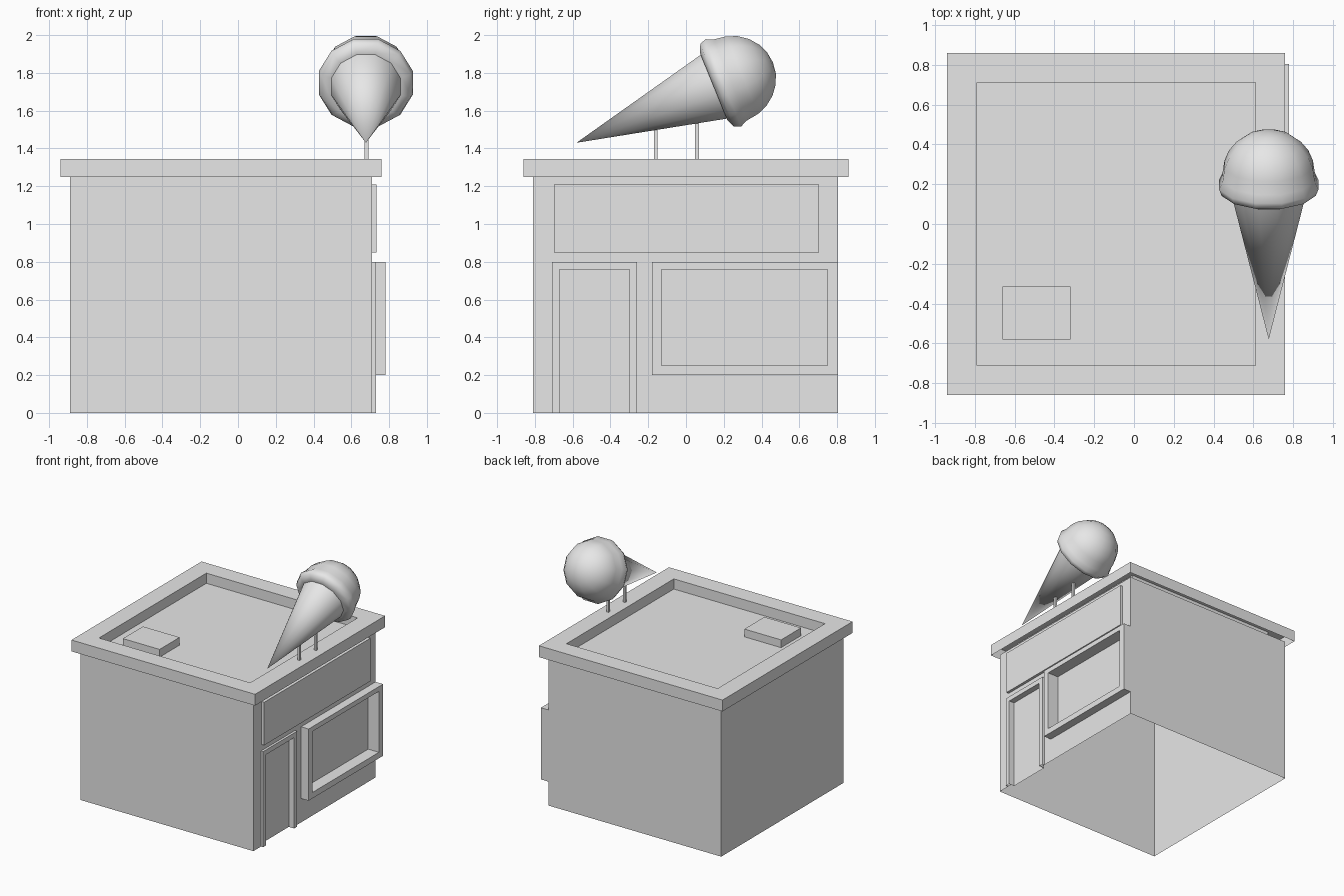
import bpy, bmesh
from math import pi, cos, sin, atan2
from mathutils import Matrix, Vector

cube = bpy.data.objects.get("Cube")
if cube:
    bpy.data.objects.remove(cube)

GREY = (0.8, 0.8, 0.8, 1)
mat = bpy.data.materials.new("plain_grey")
mat.use_nodes = True
mat.diffuse_color = GREY
mat.node_tree.nodes["Principled BSDF"].inputs["Base Color"].default_value = GREY

WALL = 0.71      # outer face of the shop side
BACK = 0.68      # recessed door and window plane


def finish(name, bm, smooth=False):
    bmesh.ops.remove_doubles(bm, verts=bm.verts, dist=0.0001)
    bmesh.ops.dissolve_degenerate(bm, edges=bm.edges, dist=0.0001)
    bmesh.ops.recalc_face_normals(bm, faces=bm.faces)
    me = bpy.data.meshes.new(name)
    bm.to_mesh(me)
    bm.free()
    me.materials.append(mat)
    ob = bpy.data.objects.new(name, me)
    bpy.context.collection.objects.link(ob)
    if smooth:
        bpy.ops.object.select_all(action='DESELECT')
        ob.select_set(True)
        bpy.context.view_layer.objects.active = ob
        bpy.ops.object.shade_smooth_by_angle(angle=0.9)
    return ob


def box(name, x0, x1, y0, y1, z0, z1):
    bm = bmesh.new()
    bmesh.ops.create_cube(bm, size=1)
    for v in bm.verts:
        v.co = ((x0 + x1) / 2 + v.co.x * (x1 - x0),
                (y0 + y1) / 2 + v.co.y * (y1 - y0),
                (z0 + z1) / 2 + v.co.z * (z1 - z0))
    return finish(name, bm)


def bridge(name, loops, open_base=False):
    """Join successive four-cornered loops and cap the last one."""
    bm = bmesh.new()
    rings = [[bm.verts.new(p) for p in loop] for loop in loops]
    for a, b in zip(rings, rings[1:]):
        for i in range(1 if open_base else 0, 4):
            j = (i + 1) % 4
            bm.faces.new((a[i], a[j], b[j], b[i]))
    bm.faces.new(rings[-1])
    return finish(name, bm)


def rect_x(x, y0, y1, z0, z1):
    return [(x, y0, z0), (x, y1, z0), (x, y1, z1), (x, y0, z1)]


def rect_z(z, x0, x1, y0, y1):
    return [(x0, y0, z), (x1, y0, z), (x1, y1, z), (x0, y1, z)]


def recessed_frame(name, outer, inner, front, open_base=False):
    bridge(name, [rect_x(WALL, *outer), rect_x(front, *outer),
                  rect_x(front, *inner), rect_x(BACK, *inner)], open_base)


# openings as y0, y1, z0, z1
door = (-0.67, -0.30, 0, 0.76)
window = (-0.13, 0.75, 0.25, 0.76)

# walls: three plain sides, and a shop side with cells left out for openings
bm = bmesh.new()
plan = [(WALL, -0.81), (-0.89, -0.81), (-0.89, 0.805), (WALL, 0.805)]
for (xa, ya), (xb, yb) in zip(plan, plan[1:]):
    bm.faces.new([bm.verts.new(p) for p in
                  ((xa, ya, 0), (xb, yb, 0), (xb, yb, 1.25), (xa, ya, 1.25))])
ys = sorted({-0.81, 0.805, *door[:2], *window[:2]})
zs = sorted({0, 1.25, *door[2:], *window[2:]})
for y0, y1 in zip(ys, ys[1:]):
    for z0, z1 in zip(zs, zs[1:]):
        y, z = (y0 + y1) / 2, (z0 + z1) / 2
        if not any(h[0] < y < h[1] and h[2] < z < h[3] for h in (door, window)):
            bm.faces.new([bm.verts.new(p) for p in rect_x(WALL, y0, y1, z0, z1)])
finish("walls", bm)

# shop side details
recessed_frame("door_frame", (-0.71, -0.26, 0, 0.80), door, 0.73, True)
recessed_frame("window_frame", (-0.18, 0.805, 0.20, 0.80), window, 0.78)
box("sign_panel", WALL, 0.733, -0.70, 0.705, 0.85, 1.21)

# roof rim with sunken deck, and a vent box
rim = (-0.94, 0.76, -0.86, 0.86)
deck = (-0.79, 0.61, -0.71, 0.71)
bridge("roof", [rect_z(1.25, *rim), rect_z(1.345, *rim),
                rect_z(1.345, *deck), rect_z(1.26, *deck)])
box("roof_vent", -0.66, -0.32, -0.58, -0.315, 1.26, 1.325)

# posts carrying the cone
for name, y in (("front_post", -0.16), ("rear_post", 0.058)):
    box(name, 0.67, 0.69, y - 0.01, y + 0.01, 1.34, 1.57)

# cone and scoop: profiles (distance along axis, radius) spun round a tilted axis
TIP = Vector((0.677, -0.58, 1.43))
axis = Vector((0, 0.926, 0.378)).normalized()
TILT = Matrix.Translation(TIP) @ Matrix.Rotation(-atan2(axis.y, axis.z), 4, 'X')


def spun(name, profile, sides=12):
    bm = bmesh.new()
    rings = []
    for d, r in profile:
        rings.append([bm.verts.new((r * cos(a), r * sin(a), d)) for a in
                      [(k + 0.5) * 2 * pi / sides for k in range(sides)]])
    for a, b in zip(rings, rings[1:]):
        for i in range(sides):
            j = (i + 1) % sides
            bm.faces.new((a[i], a[j], b[j], b[i]))
    bm.transform(TILT)
    return finish(name, bm, True)


spun("cone", [(0, 0), (0.79, 0.19)])
lip = [(0.79, 0.17), (0.785, 0.20), (0.805, 0.245), (0.84, 0.258), (0.88, 0.24)]
dome = [(0.886 + 0.238 * sin(t), 0.238 * cos(t))
        for t in [k * pi / 12 for k in range(1, 6)]]
spun("scoop", lip + dome + [(1.124, 0)])
